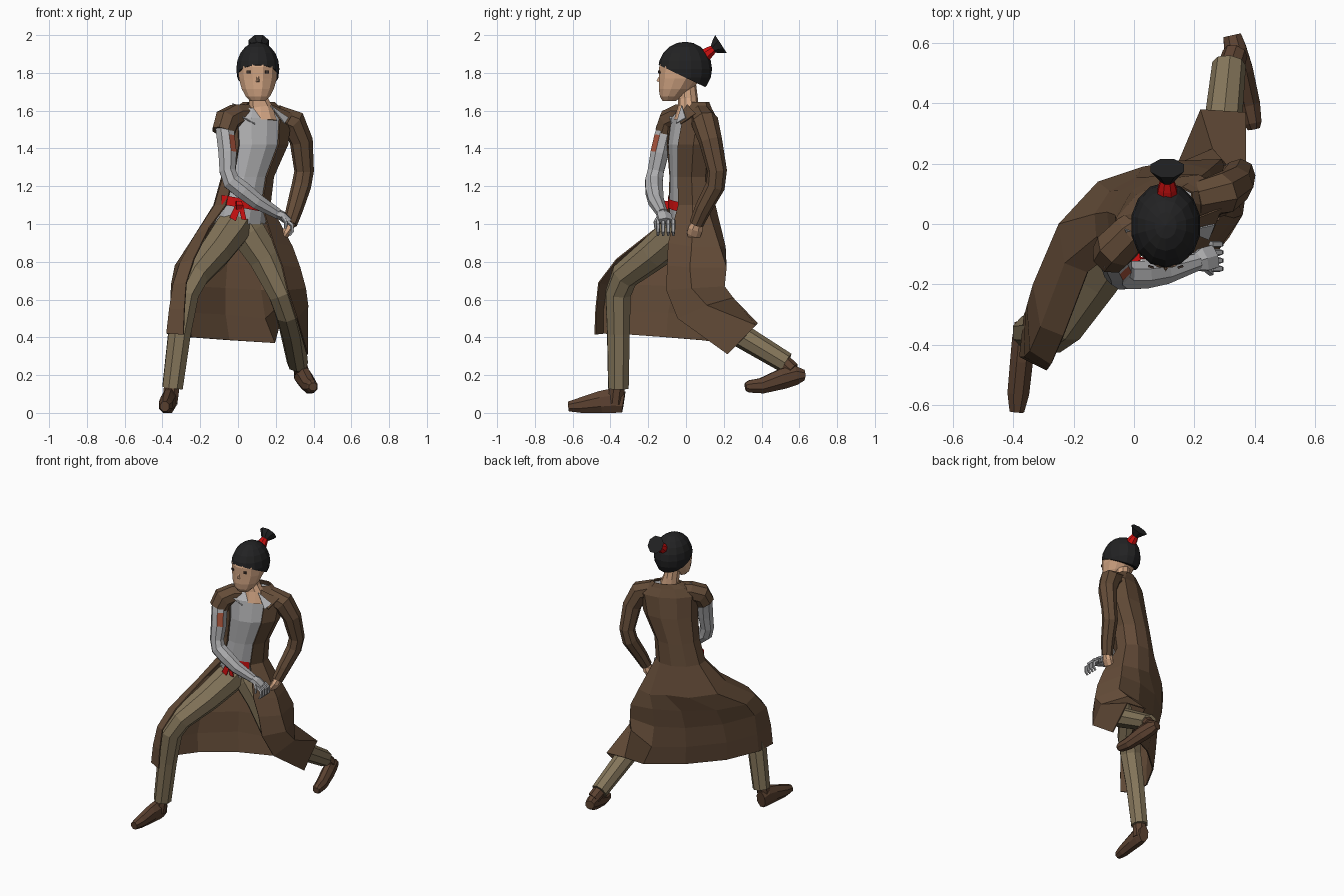
import bpy, bmesh, math
from mathutils import Vector, Matrix


def mat(name, r, g, b):
    lin = [((c / 255 + 0.055) / 1.055) ** 2.4 if c > 10 else c / 3295 for c in (r, g, b)]
    m = bpy.data.materials.new(name)
    m.diffuse_color = (*lin, 1)
    return m


COAT = mat("coat brown", 100, 76, 56)
PANTS = mat("khaki cloth", 132, 117, 90)
SHIRT = mat("shirt grey", 178, 178, 180)
METAL = mat("metal grey", 174, 174, 176)
SKIN = mat("skin", 210, 165, 131)
HAIR = mat("hair black", 34, 34, 35)
RED = mat("red cloth", 205, 16, 16)
BOOT = mat("boot leather", 92, 66, 49)
RUST = mat("rust patch", 168, 84, 60)
EYE = mat("eye dark", 70, 56, 50)


def make(name, verts, faces, *mats, rule=None):
    me = bpy.data.meshes.new(name)
    me.from_pydata([tuple(v) for v in verts], [], faces)
    bm = bmesh.new()
    bm.from_mesh(me)
    bmesh.ops.recalc_face_normals(bm, faces=bm.faces)
    bm.normal_update()
    if rule:
        for f in bm.faces:
            f.material_index = rule(f.calc_center_median(), f.normal)
    bm.to_mesh(me)
    bm.free()
    for m in mats:
        me.materials.append(m)
    ob = bpy.data.objects.new(name, me)
    bpy.context.collection.objects.link(ob)
    return ob


def skin_rings(name, rings, *mats, caps=True, closed=True, rule=None):
    n = len(rings[0])
    faces = [(i * n + j, i * n + (j + 1) % n, (i + 1) * n + (j + 1) % n, (i + 1) * n + j)
             for i in range(len(rings) - 1) for j in range(n if closed else n - 1)]
    if caps and closed:
        faces += [tuple(range(n)), tuple(range((len(rings) - 1) * n, len(rings) * n))]
    return make(name, [v for r in rings for v in r], faces, *mats, rule=rule)


def tube(name, path, *mats, n=8, ref=(0, 1, 0), rule=None):
    """path: (x, y, z, radius) or (x, y, z, side radius, other radius)"""
    pts = [Vector(p[:3]) for p in path]
    rings, side = [], None
    for i, p in enumerate(path):
        t = (pts[min(i + 1, len(pts) - 1)] - pts[max(i - 1, 0)]).normalized()
        side = t.cross(Vector(ref)) if side is None else side - t * side.dot(t)
        side.normalize()
        up = side.cross(t)
        a = [2 * math.pi * (k + 0.5) / n for k in range(n)]
        rings.append([pts[i] + side * math.cos(x) * p[3] + up * math.sin(x) * p[-1] for x in a])
    return skin_rings(name, rings, *mats, rule=rule)


def oval(z, cx, cy, rx, ry, yaw=0.0, a0=0, sweep=-360, n=12, ends=False, tilt=0.0):
    out = []
    for k in range(n):
        a = math.radians(a0 + sweep * k / (n - 1 if ends else n))
        v = Matrix.Rotation(math.radians(yaw), 3, 'Z') @ Vector((rx * math.cos(a), ry * math.sin(a), 0))
        out.append(v + Vector((cx, cy, z + tilt * v.x)))
    return out


def plate(name, corners, m, thick=0.006):
    ob = make(name, corners, [tuple(range(len(corners)))], m)
    ob.modifiers.new("thickness", 'SOLIDIFY').thickness = thick
    return ob


# Torso, turned so the right shoulder leads: z, centre x, centre y, half width, half depth
YAW = 27
TORSO = [(1.615, .105, .045, .13, .07), (1.56, .11, .035, .185, .10), (1.42, .10, .03, .17, .12),
         (1.25, .05, .03, .14, .115), (1.10, .02, .03, .155, .115)]
rings = [oval(z, x, y, rx * .94, ry * .95, YAW) for z, x, y, rx, ry in TORSO]
rings.append(oval(1.0, .01, .03, .145, .105, YAW))
skin_rings("shirt", rings, SHIRT)

# Long coat: open front rows on the torso, then a skirt spread over both legs
coat = [oval(z, x, y, rx * 1.05, ry * 1.07, YAW, 215, -282, 9, True)
        for z, x, y, rx, ry in [(1.645, .11, .06, .09, .05)] + TORSO]
coat += [
    [(-.155, -.16, .98), (-.23, -.13, .94), (-.25, .0, .91), (-.12, .14, .90), (.03, .19, .90),
     (.14, .21, .88), (.25, .18, .88), (.29, .03, .88), (.19, -.095, .90)],
    [(-.235, -.37, .815), (-.31, -.34, .79), (-.335, -.20, .78), (-.24, .0, .79), (-.06, .14, .79),
     (.12, .205, .78), (.29, .215, .77), (.33, .02, .77), (.235, -.10, .78)],
    [(-.275, -.465, .69), (-.345, -.42, .68), (-.355, -.27, .68), (-.25, -.06, .67), (-.07, .11, .66),
     (.12, .19, .65), (.30, .205, .67), (.36, .03, .66), (.265, -.105, .65)],
    [(-.285, -.48, .55), (-.365, -.44, .55), (-.36, -.29, .54), (-.26, -.09, .53), (-.07, .10, .52),
     (.14, .19, .50), (.26, .25, .61), (.372, .11, .57), (.315, -.045, .50)],
    [(-.29, -.485, .415), (-.38, -.44, .42), (-.365, -.30, .415), (-.25, -.10, .40), (-.05, .08, .385),
     (.19, .21, .37), (.22, .38, .475), (.37, .37, .465), (.37, .22, .31)]]
ob = skin_rings("long_coat", coat, COAT, closed=False)
ob.modifiers.new("thickness", 'SOLIDIFY').thickness = 0.008

# Coat lapel and shirt collar flaps
plate("left_lapel", [(.16, .0, 1.64), (.29, .05, 1.585), (.26, -.03, 1.53), (.24, -.035, 1.55)], COAT)
plate("left_collar", [(.17, -.02, 1.625), (.265, .0, 1.56), (.245, -.05, 1.53)], SHIRT)
plate("right_collar", [(-.03, -.02, 1.64), (.05, -.04, 1.61), (.09, -.08, 1.53), (.0, -.09, 1.58)], SHIRT)

# Sleeves: torn short one on the right, full one on the left
tube("short_sleeve", [(.06, .02, 1.575, .06), (-.01, -.03, 1.57, .068), (-.06, -.08, 1.545, .072),
                      (-.078, -.105, 1.485, .064)], COAT)
tube("long_sleeve", [(.20, .08, 1.575, .06), (.29, .10, 1.54, .072), (.335, .13, 1.44, .062),
                     (.35, .165, 1.28, .052), (.335, .155, 1.2, .052), (.30, .09, 1.08, .045),
                     (.275, .055, 1.0, .038)], COAT, ref=(0, 0, 1))
tube("left_hand", [(.28, .06, 1.01, .028, .03), (.268, .05, .975, .027, .042), (.25, .04, .945, .022, .04),
                   (.24, .03, .925, .012, .022)], SKIN)

# Mechanical right arm with a rust patch on the upper arm
patch = Vector((.7, -.714, 0))
tube("metal_arm", [(-.075, -.10, 1.53, .05), (-.065, -.12, 1.46, .052), (-.055, -.14, 1.375, .052),
                   (-.055, -.16, 1.28, .046), (-.035, -.17, 1.225, .05), (.03, -.168, 1.175, .05),
                   (.10, -.158, 1.12, .044), (.21, -.125, 1.055, .03)], METAL, RUST,
     rule=lambda c, n: int(1.38 < c.z < 1.46 and n.dot(patch) > .9))
tube("metal_palm", [(.195, -.13, 1.06, .028), (.23, -.118, 1.045, .045, .026),
                    (.265, -.108, 1.015, .044, .022)], METAL, ref=(0, 0, 1), n=6)
for i in range(4):
    y = -.148 + i * .027
    tube("metal_finger", [(.255, y, 1.02, .012), (.285, y, .995, .012), (.288, y, .96, .010),
                          (.272, y, .94, .007)], METAL, n=5)
tube("metal_thumb", [(.235, -.145, 1.04, .012), (.255, -.162, 1.01, .011), (.25, -.16, .975, .008)],
     METAL, n=5)

# Red sash across the front, with knot and tails
skin_rings("sash", [oval(z, .02, .03, .157, .117, YAW, 203, 88, 7, True, -.18) for z in (1.085, 1.135)],
           RED, closed=False)
tube("sash_knot", [(-.01, -.112, 1.10, .026), (.02, -.108, 1.10, .026)], RED, n=6)
plate("sash_tail_right", [(-.01, -.113, 1.11), (.018, -.113, 1.095), (-.012, -.118, 1.015),
                          (-.045, -.118, 1.035)], RED)
plate("sash_tail_left", [(.0, -.11, 1.11), (.028, -.11, 1.10), (.045, -.112, 1.02), (.018, -.112, 1.025)], RED)

# Trousers
tube("right_trouser", [(.01, .02, 1.03, .09), (-.045, -.04, .955, .10), (-.125, -.17, .845, .09),
                       (-.228, -.325, .725, .076), (-.275, -.36, .63, .072), (-.31, -.358, .42, .064),
                       (-.347, -.358, .13, .058)], PANTS)
tube("left_trouser", [(.01, .04, 1.03, .09), (.055, .04, .95, .10), (.14, .045, .82, .09),
                      (.23, .045, .63, .073), (.262, .10, .53, .068), (.285, .24, .44, .066),
                      (.315, .53, .265, .056)], PANTS)

# Boots: sole flat on the ground in front, heel raised behind
tube("right_boot", [(-.362, -.33, .058, .036, .06), (-.365, -.38, .066, .042, .0714),
                    (-.372, -.45, .058, .041, .0628), (-.383, -.56, .04, .039, .0433),
                    (-.388, -.622, .034, .026, .028)], BOOT, ref=(0, 0, 1))
tube("right_boot_ankle", [(-.347, -.36, .18, .046), (-.36, -.375, .05, .042)], BOOT)
tube("left_boot", [(.325, .625, .20, .032, .03), (.335, .58, .20, .04, .055), (.355, .51, .18, .042, .058),
                   (.38, .40, .143, .04, .044), (.393, .335, .14, .032, .035),
                   (.397, .315, .138, .022, .022)], BOOT, ref=(0, 0, 1))
tube("left_boot_ankle", [(.31, .49, .29, .045), (.335, .565, .225, .042)], BOOT)

# Neck and head
tube("neck", [(.125, -.005, 1.54, .085, .06), (.12, .012, 1.615, .065, .056), (.108, .01, 1.66, .053),
              (.10, .0, 1.75, .052)], SKIN, n=10)
HEAD = [(1.65, -.09, .04, .035), (1.675, -.078, .066, .062), (1.715, -.055, .088, .092),
        (1.77, -.03, .104, .116), (1.83, -.015, .109, .132), (1.90, -.01, .09, .11)]
skin_rings("head", [oval(z, .105, y, rx, ry, 0, 15) for z, y, rx, ry in HEAD], SKIN)
make("nose", [(.099, -.138, 1.79), (.111, -.138, 1.79), (.105, -.157, 1.757), (.092, -.138, 1.75),
              (.118, -.138, 1.75)], [(0, 1, 2), (0, 2, 3), (1, 4, 2), (3, 2, 4), (0, 3, 4, 1)], SKIN)
for s in (-1, 1):
    x = .105 + s * .048
    plate("eye", [(x - .009, -.138 - s * .003, 1.797), (x + .009, -.138 + s * .003, 1.797),
                  (x + .009, -.140 + s * .003, 1.813), (x - .009, -.140 - s * .003, 1.813)], EYE)

# Hair cap: ball cut by a sloping hairline
bm = bmesh.new()
bmesh.ops.create_uvsphere(bm, u_segments=14, v_segments=10, radius=1,
                          matrix=Matrix.Translation((.105, -.005, 1.82)) @ Matrix.Diagonal((.117, .143, .145, 1)))
cut = bmesh.ops.bisect_plane(bm, geom=bm.verts[:] + bm.edges[:] + bm.faces[:], plane_co=(0, -.15, 1.845),
                             plane_no=(0, .43, .9), clear_inner=True)
bmesh.ops.holes_fill(bm, edges=bm.edges[:])
me = bpy.data.meshes.new("hair_cap")
bm.to_mesh(me)
bm.free()
me.materials.append(HAIR)
bpy.context.collection.objects.link(bpy.data.objects.new("hair_cap", me))

# Top knot with red tie
tube("hair_tie", [(.11, .085, 1.88, .04), (.11, .12, 1.908, .032), (.11, .15, 1.93, .022)], RED, ref=(1, 0, 0))
tube("hair_tuft", [(.11, .14, 1.922, .02), (.11, .165, 1.94, .045, .04), (.11, .185, 1.953, .06, .06)],
     HAIR, ref=(1, 0, 0))
